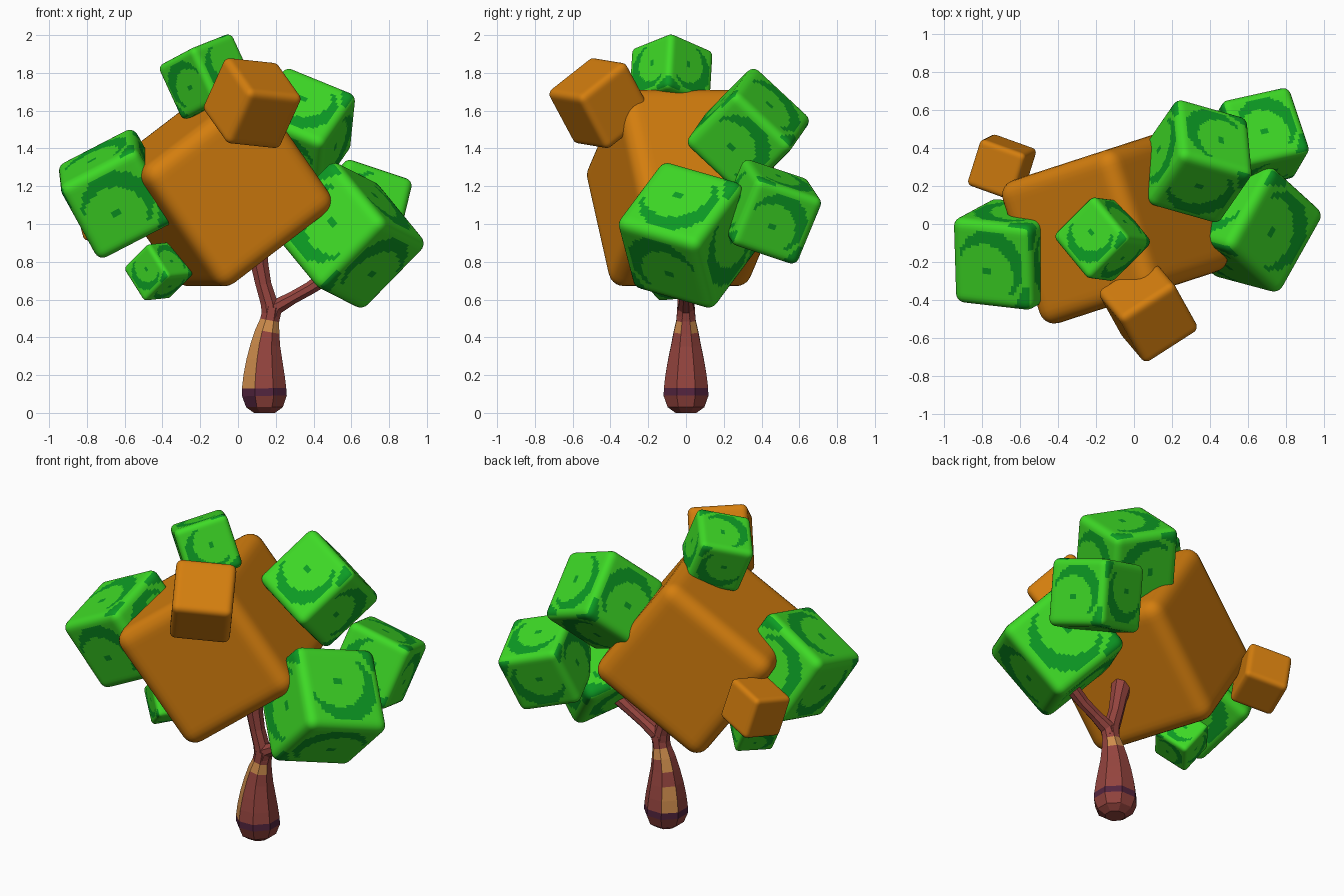
import bpy, bmesh, math
from mathutils import Vector, Matrix

if "Cube" in bpy.data.objects:
    bpy.data.objects.remove(bpy.data.objects["Cube"])


def material(name, r, g, b):
    m = bpy.data.materials.new(name)
    lin = [((c / 255 + 0.055) / 1.055) ** 2.4 for c in (r, g, b)]
    m.diffuse_color = (*lin, 1)
    m.use_nodes = True
    m.node_tree.nodes["Principled BSDF"].inputs["Base Color"].default_value = m.diffuse_color
    return m


ORANGE = material("orange leaves", 212, 126, 14)
GREEN = material("bright green leaves", 62, 218, 38)
DARK = material("dark green swirl", 12, 156, 36)
BARK = material("red brown bark", 148, 68, 62)
TAN = material("tan bark", 205, 140, 76)
PURPLE = material("purple bark", 82, 36, 62)


def finish(name, bm, mats):
    bmesh.ops.recalc_face_normals(bm, faces=bm.faces[:])
    me = bpy.data.meshes.new(name)
    bm.to_mesh(me)
    bm.free()
    for m in mats:
        me.materials.append(m)
    ob = bpy.data.objects.new(name, me)
    bpy.context.collection.objects.link(ob)
    return ob


def swirl(u, v):
    """True inside the painted crescent, its dot and one corner patch."""
    crescent = math.hypot(u, v) < 0.82 and math.hypot(u - 0.24, v + 0.16) > 0.72
    dot = math.hypot(u - 0.15, v + 0.1) < 0.09
    corner = u > 0.45 and v > 0.82 - 0.5 * (u - 0.45)
    return crescent or dot or corner


def leaf_cube(name, centre, size, p, q, mats):
    """Rounded cube whose local x and y axes follow p and q."""
    h, r = size / 2, size * 0.105
    bm = bmesh.new()
    bmesh.ops.create_cube(bm, size=size)
    bmesh.ops.subdivide_edges(bm, edges=bm.edges[:], cuts=27, use_grid_fill=True)
    # painted swirls, turned differently on each side
    if len(mats) > 1:
        for f in bm.faces:
            c = f.calc_center_median() / h
            k = max(range(3), key=lambda i: abs(c[i]))
            u, v = c[(k + 1) % 3], c[(k + 2) % 3]
            if c[k] > 0:
                u, v = -v, u
            if k == 1:
                u, v = v, -u
            f.material_index = int(swirl(u, v))
    # round the edges
    for vert in bm.verts:
        core = Vector([max(r - h, min(h - r, c)) for c in vert.co])
        vert.co = core + (vert.co - core).normalized() * r
    # orient
    x = Vector(p).normalized()
    y = Vector(q)
    y = (y - x * x.dot(y)).normalized()
    rot = Matrix((x, y, x.cross(y))).transposed()
    for vert in bm.verts:
        vert.co = rot @ vert.co + Vector(centre)
    for f in bm.faces:
        f.smooth = True
    return finish(name, bm, mats)


def tube(name, rings, colour=None, sides=8):
    """Faceted tube through (x, y, z, radius) rings."""
    bm = bmesh.new()
    pts = [Vector(r[:3]) for r in rings]
    loops = []
    for i, (c, ring) in enumerate(zip(pts, rings)):
        t = (pts[min(i + 1, len(pts) - 1)] - pts[max(i - 1, 0)]).normalized()
        side = Vector((0, 1, 0)).cross(t).normalized()
        other = t.cross(side)
        loops.append([bm.verts.new(c + ring[3] * (
            side * math.cos((k + 0.5) * math.tau / sides) + other * math.sin((k + 0.5) * math.tau / sides)))
            for k in range(sides)])
    for i, (a, b) in enumerate(zip(loops, loops[1:])):
        for k in range(sides):
            j = (k + 1) % sides
            f = bm.faces.new((a[k], a[j], b[j], b[k]))
            if colour:
                f.material_index = colour(i, f.calc_center_median() - (pts[i] + pts[i + 1]) / 2)
    bm.faces.new(loops[0][::-1])
    bm.faces.new(loops[-1])
    return finish(name, bm, (BARK, TAN, PURPLE))


# trunk: purple ring near the foot, tan streak up the left side and a tan collar
def bark(i, d):
    if i == 2 or (i == 1 and d.y < 0 and d.x < 0):
        return 2
    if 3 <= i <= 7 and d.x < -0.02 and abs(d.y) > 0.03 and not (i == 5 and d.y > 0):
        return 1
    if i == 7 and abs(d.y) > 0.03:
        return 1
    return 0


tube("trunk", [(.14, 0, 0.0, .06), (.14, 0, .03, .105), (.14, 0, .09, .128), (.138, 0, .13, .127),
               (.138, 0, .2, .118), (.14, 0, .28, .103), (.145, 0, .36, .085), (.155, 0, .43, .07),
               (.168, 0, .49, .055), (.18, 0, .56, .05)], bark)
tube("left_branch", [(.175, 0, .5, .052), (.165, 0, .58, .048), (.135, 0, .68, .045),
                     (.115, 0, .78, .05), (.09, .01, .92, .065)])
tube("right_branch", [(.175, 0, .5, .05), (.2, 0, .56, .045), (.29, 0, .61, .036),
                      (.38, 0, .66, .037), (.5, .01, .74, .045)])

# leaf cubes
O, G = (ORANGE,), (GREEN, DARK)
c18, s18, c36, s36 = 0.951, 0.309, 0.809, 0.588
leaf_cube("main_orange_leaves", (-.10, -.01, 1.19), .79, (c36 * c18, c36 * s18, s36), (-s18, c18, 0), O)
leaf_cube("upper_orange_leaves", (.075, -.455, 1.64), .345, (.37, -.44, .82), (.82, .56, -.13), O)
leaf_cube("back_orange_leaves", (-.695, .3, 1.08), .26, (.92, -.33, .2), (.3, .92, .2), O)
leaf_cube("left_green_leaves", (-.645, -.16, 1.16), .465, (.87, -.1, .45), (-.46, -.25, .84), G)
leaf_cube("small_green_leaves", (-.42, -.08, .75), .225, (.6, -.53, .6), (.55, .83, 0), G)
leaf_cube("top_green_leaves", (-.165, -.08, 1.78), .32, (.68, .68, .27), (.5, .03, -.87), G)
leaf_cube("upper_right_green_leaves", (.335, .33, 1.49), .43, (-.07, .73, -.68), (.44, .63, .64), G)
leaf_cube("lower_right_green_leaves", (.58, .01, .94), .515, (-.55, .5, .67), (-.67, .17, -.72), G)
leaf_cube("back_right_green_leaves", (.655, .445, 1.065), .39, (.9, .2, -.3), (-.3, .9, -.3), G)
